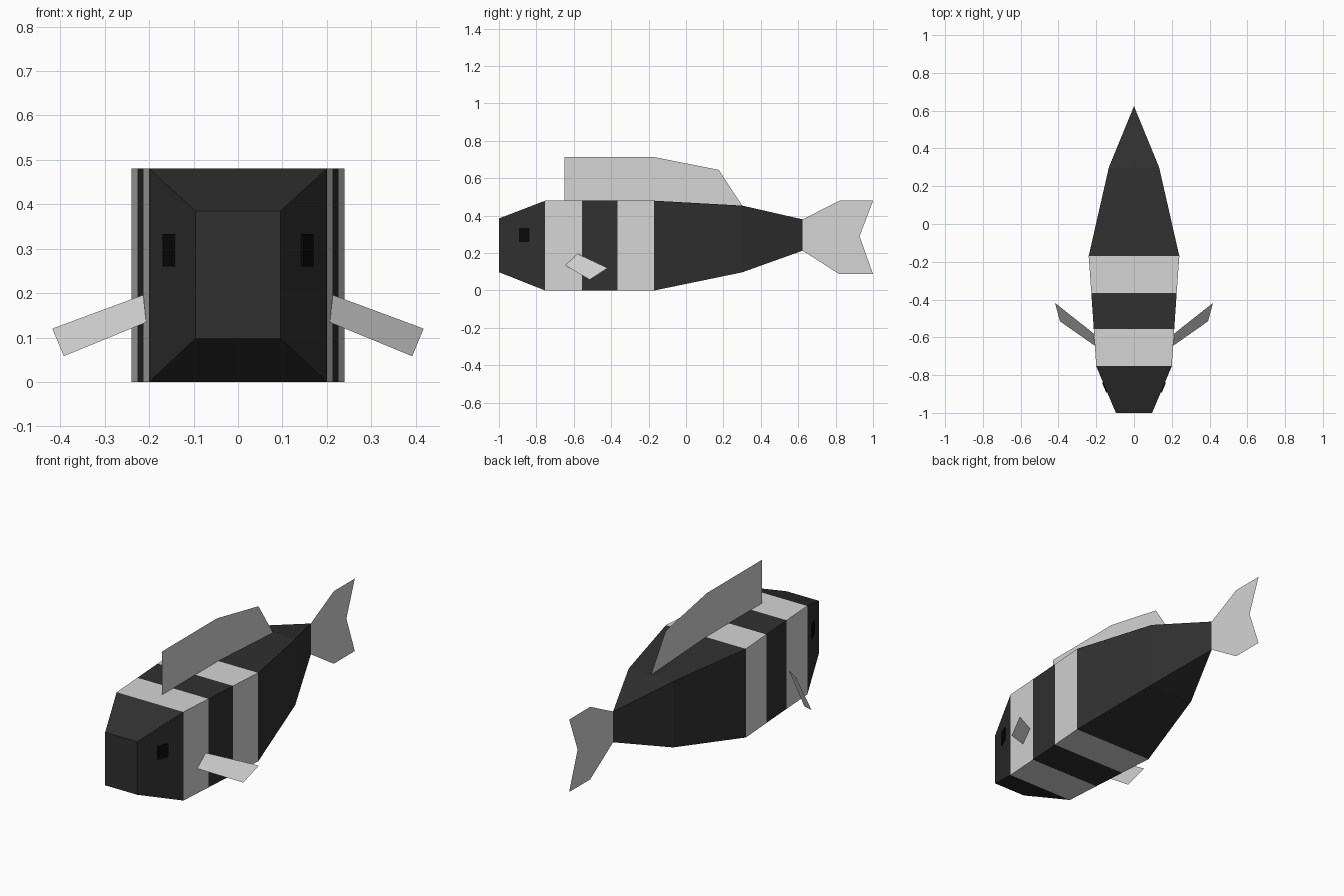
import bpy, bmesh

if "Cube" in bpy.data.objects:
    bpy.data.objects.remove(bpy.data.objects["Cube"])


def material(name, r, g, b):
    m = bpy.data.materials.new(name)
    m.diffuse_color = (r, g, b, 1)
    m.use_nodes = True
    m.node_tree.nodes["Principled BSDF"].inputs["Base Color"].default_value = m.diffuse_color
    return m


DARK = material("dark charcoal", 0.030, 0.030, 0.030)
PALE = material("pale grey", 0.66, 0.66, 0.66)
BLACK = material("eye black", 0.003, 0.003, 0.003)


def finish(name, bm, mats, mirror=False):
    me = bpy.data.meshes.new(name)
    bm.to_mesh(me)
    bm.free()
    for m in mats:
        me.materials.append(m)
    ob = bpy.data.objects.new(name, me)
    bpy.context.collection.objects.link(ob)
    if mirror:
        ob.modifiers.new("mirror", "MIRROR").use_clip = False
    return ob


def sheet(name, points, mat, mirror=False):
    bm = bmesh.new()
    bm.faces.new([bm.verts.new(p) for p in points])
    return finish(name, bm, [mat], mirror)


# Body: rectangular sections as (y, half width, bottom z, top z)
sections = [
    (-1.000, 0.096, 0.098, 0.385),
    (-0.753, 0.200, 0.000, 0.480),
    (-0.557, 0.213, 0.000, 0.480),
    (-0.365, 0.226, 0.000, 0.480),
    (-0.170, 0.240, 0.000, 0.480),
    (0.300, 0.133, 0.097, 0.454),
    (0.624, 0.000, 0.213, 0.380),
]
bm = bmesh.new()
rings = [[bm.verts.new(p) for p in ((-w, y, b), (w, y, b), (w, y, t), (-w, y, t))]
         for y, w, b, t in sections]
bm.faces.new(rings[0])
for i in range(len(rings) - 1):
    a, b = rings[i], rings[i + 1]
    for k in range(4):
        n = (k + 1) % 4
        f = bm.faces.new((a[k], b[k], b[n], a[n]))
        f.material_index = 1 if i in (1, 3) else 0   # pale bands
bmesh.ops.remove_doubles(bm, verts=bm.verts, dist=0.0005)
bmesh.ops.recalc_face_normals(bm, faces=bm.faces)
finish("body", bm, [DARK, PALE])

# Flat fins on the centre plane, outlined in (y, z)
back_outline = [(-0.65, 0.48), (0.0, 0.47), (0.30, 0.454), (0.175, 0.645),
                (-0.18, 0.715), (-0.65, 0.715)]
tail_outline = [(0.624, 0.213), (0.82, 0.087), (1.0, 0.087), (0.928, 0.29),
                (1.0, 0.48), (0.82, 0.48), (0.624, 0.38)]
sheet("back_fin", [(0, y, z) for y, z in back_outline], PALE)
sheet("tail_fin", [(0, y, z) for y, z in tail_outline], PALE)

# Side fins, mirrored
sheet("side_fins", [(0.207, -0.645, 0.134), (0.392, -0.515, 0.058),
                    (0.418, -0.418, 0.120), (0.213, -0.580, 0.196)], PALE, True)

# Eyes: thin plates lying just outside the tapered head
bm = bmesh.new()
(y0, w0, _, _), (y1, w1, _, _) = sections[:2]
slope = (w1 - w0) / (y1 - y0)
inner, outer = [[bm.verts.new((w0 + slope * (y - y0) + off, y, z))
                 for y, z in ((-0.892, 0.26), (-0.838, 0.26), (-0.838, 0.333), (-0.892, 0.333))]
                for off in (-0.001, 0.006)]
bm.faces.new(outer)
bm.faces.new(inner[::-1])
for k in range(4):
    n = (k + 1) % 4
    bm.faces.new((inner[k], inner[n], outer[n], outer[k]))
bmesh.ops.recalc_face_normals(bm, faces=bm.faces)
finish("eyes", bm, [BLACK], True)
